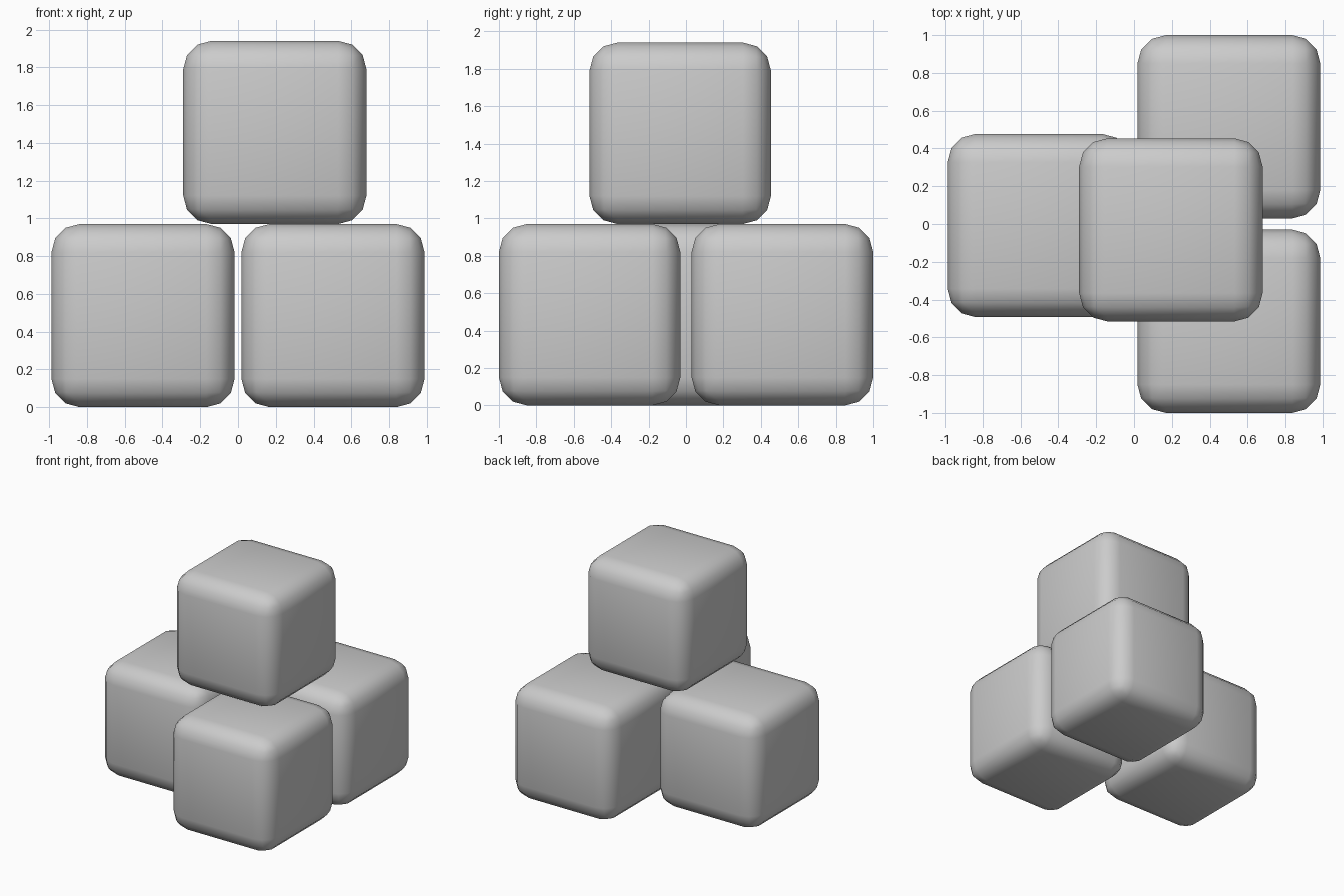
import bpy

if "Cube" in bpy.data.objects:
    bpy.data.objects.remove(bpy.data.objects["Cube"])

SIZE = 0.97


def rounded_block(name, x, y, z):
    bpy.ops.mesh.primitive_cube_add(size=SIZE, location=(x, y, z + SIZE / 2))
    block = bpy.context.object
    block.name = name
    bevel = block.modifiers.new("rounded_edges", 'BEVEL')
    bevel.width = 0.15
    bevel.segments = 3
    bpy.ops.object.modifier_apply(modifier=bevel.name)
    bpy.ops.object.shade_smooth()


# Three blocks on the ground
rounded_block("left_block", -0.503, -0.008, 0)
for name, side in (("front_right_block", -1), ("back_right_block", 1)):
    rounded_block(name, 0.503, side * 0.515, 0)

# One block resting on top
rounded_block("top_block", 0.195, -0.031, SIZE)
